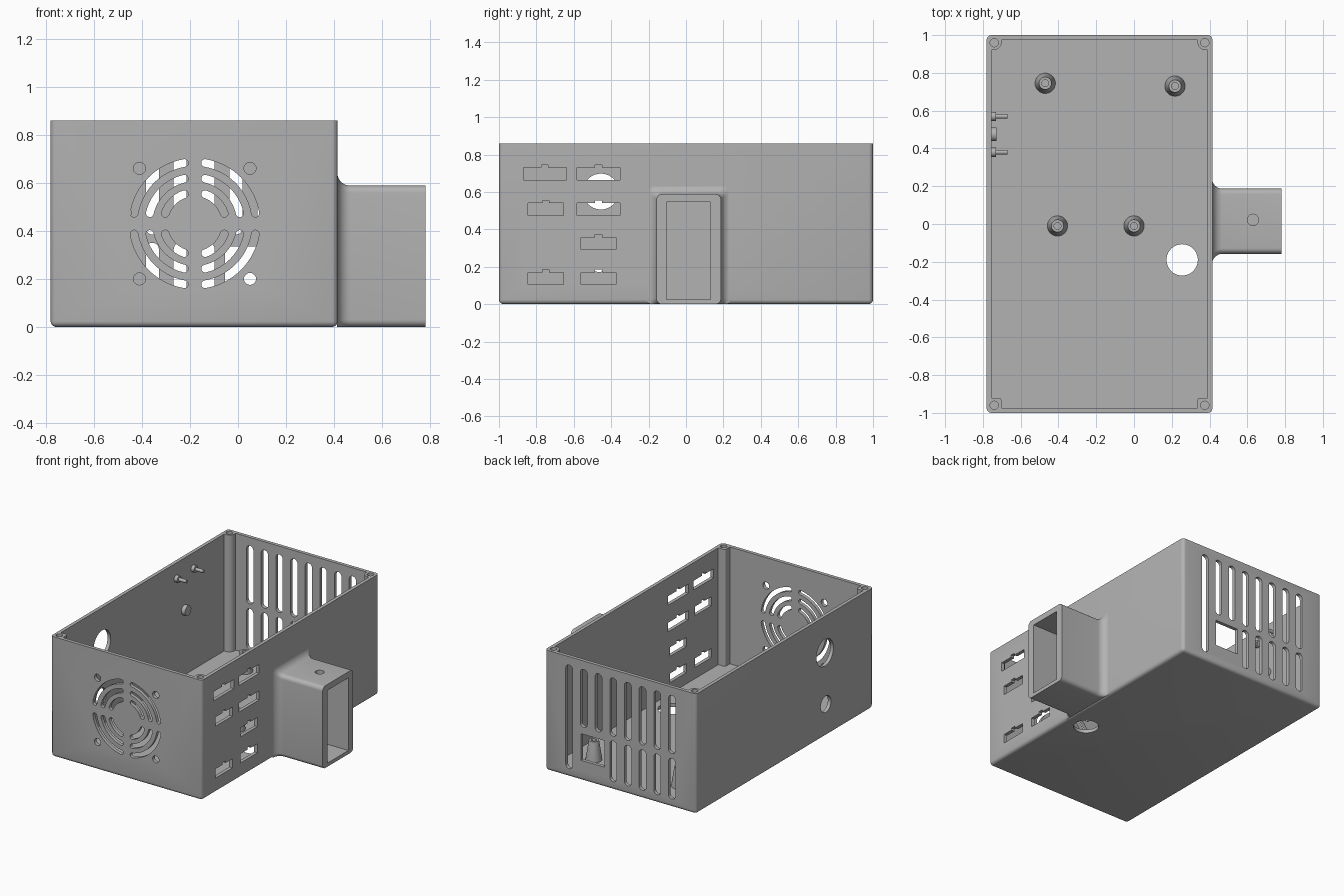
import bpy, bmesh, math
from mathutils import Vector

if "Cube" in bpy.data.objects:
    bpy.data.objects.remove(bpy.data.objects["Cube"])

grey = bpy.data.materials.new("plain grey")
grey.use_nodes = True
COLOUR = (0.45, 0.45, 0.45, 1)
grey.diffuse_color = COLOUR
grey.node_tree.nodes["Principled BSDF"].inputs["Base Color"].default_value = COLOUR

X0, X1, Y, H, WALL = -0.78, 0.415, 1.0, 0.86, 0.025
MID = (X0 + X1) / 2


def finish(bm, name):
    bmesh.ops.recalc_face_normals(bm, faces=bm.faces)
    mesh = bpy.data.meshes.new(name)
    bm.to_mesh(mesh)
    bm.free()
    ob = bpy.data.objects.new(name, mesh)
    bpy.context.collection.objects.link(ob)
    mesh.materials.append(grey)
    return ob


def select(ob):
    bpy.ops.object.select_all(action='DESELECT')
    ob.select_set(True)
    bpy.context.view_layer.objects.active = ob


def smooth(ob):
    select(ob)
    bpy.ops.object.shade_smooth_by_angle(angle=math.radians(35))


def cut(ob, bm):
    cutter = finish(bm, "cutter")
    cutter.hide_render = True
    select(ob)
    mod = ob.modifiers.new("cut", 'BOOLEAN')
    mod.operation, mod.solver, mod.object = 'DIFFERENCE', 'EXACT', cutter
    bpy.ops.object.modifier_apply(modifier=mod.name)
    bpy.data.objects.remove(cutter)


def place(axis, u, v, w):
    return {'x': (w, u, v), 'y': (u, w, v), 'z': (u, v, w)}[axis]


def loft(bm, sections, axis):
    """Skin (outline, position) sections along an axis and cap the ends."""
    rings = [[bm.verts.new(place(axis, u, v, w)) for u, v in pts] for pts, w in sections]
    for a, b in zip(rings, rings[1:]):
        for i in range(len(a)):
            j = (i + 1) % len(a)
            bm.faces.new((a[i], a[j], b[j], b[i]))
    bm.faces.new(rings[0])
    bm.faces.new(rings[-1])


def prism(bm, pts, axis, lo, hi):
    loft(bm, [(pts, lo), (pts, hi)], axis)


def arc(cu, cv, r, a, b, n):
    return [(cu + r * math.cos(a + (b - a) * i / n), cv + r * math.sin(a + (b - a) * i / n))
            for i in range(n + 1)]


def circle(cu, cv, r, n=40):
    return arc(cu, cv, r, 0, math.tau, n)[:-1]


def rect(u0, u1, v0, v1, r=0.0):
    if not r:
        return [(u0, v0), (u1, v0), (u1, v1), (u0, v1)]
    q = math.pi / 2
    corners = [(u1 - r, v1 - r), (u0 + r, v1 - r), (u0 + r, v0 + r), (u1 - r, v0 + r)]
    return [p for k, (u, v) in enumerate(corners) for p in arc(u, v, r, k * q, k * q + q, 6)]


def arc_slot(cu, cv, r, half, a, b):
    caps = [(cu + r * math.cos(t), cv + r * math.sin(t)) for t in (a, b)]
    return (arc(cu, cv, r + half, a, b, 16)
            + arc(*caps[1], half, b, b + math.pi, 8)[1:-1]
            + arc(cu, cv, r - half, b, a, 16)
            + arc(*caps[0], half, a + math.pi, a + math.tau, 8)[1:-1])


# Enclosure: block with rounded sides and base, sharp rim
bm = bmesh.new()
prism(bm, rect(X0, X1, -Y, Y), 'z', 0, H)
edges = [e for e in bm.edges if min(v.co.z for v in e.verts) < H / 2]
bmesh.ops.bevel(bm, geom=edges, offset=0.024, segments=5, profile=0.5, affect='EDGES')
case = finish(bm, "enclosure")

# Cavity, notched at the corners so that screw posts remain
bm = bmesh.new()
outline, n = [], 0.054
hx, hy = (X1 - X0) / 2 - WALL, Y - WALL
for sx, sy in ((1, 1), (-1, 1), (-1, -1), (1, -1)):
    r = 0.042 if sy > 0 else 0.014
    notch = [(n, 0)] + arc(n - r, n - r, r, 0, math.pi / 2, 6) + [(0, n)]
    if sx * sy > 0:
        notch.reverse()
    outline += [(MID + sx * (hx - a), sy * (hy - b)) for a, b in notch]
prism(bm, outline, 'z', WALL, H + 0.1)
cut(case, bm)

holes = bmesh.new()

# Screw holes in the posts
for x in (X0 + 0.04, X1 - 0.04):
    for y in (-0.96, 0.96):
        prism(holes, circle(x, y, 0.022, 24), 'z', H - 0.25, H + 0.05)

# Fan grille in the front wall
FX, FZ = -0.18, 0.43
for r in (0.13, 0.192, 0.256):
    gap = math.asin(0.043 / r)
    for k in range(4):
        a = k * math.pi / 2
        prism(holes, arc_slot(FX, FZ, r, 0.016, a + gap, a + math.pi / 2 - gap), 'y', -1.05, -0.95)
for sx in (-1, 1):
    for sz in (-1, 1):
        prism(holes, circle(FX + sx * 0.23, FZ + sz * 0.23, 0.025, 24), 'y', -1.05, -0.95)

# Vent slots and socket opening in the back wall
for k in range(8):
    x = MID + 0.116 * (3.5 - k)
    spans = [(0.06, 0.8)] if k == 0 else [(0.385, 0.8)]
    if k > 2:
        spans.append((0.06, 0.35))
    for z0, z1 in spans:
        prism(holes, rect(x - 0.027, x + 0.027, z0, z1, 0.026), 'y', 0.95, 1.05)
prism(holes, rect(-0.055, 0.13, 0.145, 0.335), 'y', 0.95, 1.05)

# Keyed connector slots in the right wall
for yc, half, z in ((-0.755, 0.115, 0.665), (-0.468, 0.115, 0.665),
                    (-0.75, 0.094, 0.475), (-0.468, 0.115, 0.475),
                    (-0.468, 0.094, 0.292), (-0.75, 0.094, 0.105), (-0.468, 0.094, 0.105)):
    top, key = z + 0.065, 0.018
    pts = [(yc - half, z), (yc + half, z), (yc + half, top), (yc + key, top),
           (yc + key, top + 0.015), (yc - key, top + 0.015), (yc - key, top), (yc - half, top)]
    prism(holes, pts, 'x', 0.36, 0.45)

# Round openings in the left wall and the floor
prism(holes, circle(-0.455, 0.602, 0.096), 'x', -0.85, -0.72)
prism(holes, circle(-0.465, 0.23, 0.058), 'x', -0.85, -0.72)
prism(holes, circle(0.255, -0.19, 0.083), 'z', -0.05, 0.05)
cut(case, holes)
smooth(case)

# Side duct, flaring into the right wall with a fillet
bm = bmesh.new()
sections, R = [], 0.055
for i in range(9):
    t = i / 8 * math.pi / 2
    g = R * (1 - math.sin(t))
    sections.append((rect(-0.158 - g, 0.187 + g, 0, 0.588 + g, 0.03), X1 - 0.002 + R * (1 - math.cos(t))))
sections.append((rect(-0.158, 0.187, 0, 0.588, 0.03), 0.78))
loft(bm, sections, 'x')
duct = finish(bm, "side_duct")
bm = bmesh.new()
prism(bm, rect(-0.104, 0.132, 0.026, 0.545), 'x', X1 + 0.003, 0.85)
cut(duct, bm)
bm = bmesh.new()
prism(bm, circle(0.63, 0.022, 0.03, 28), 'z', 0.5, 0.65)
cut(duct, bm)
smooth(duct)


def lathe(name, profile, axis, u, v):
    """Stepped round part: profile is a list of (radius, position)."""
    bm = bmesh.new()
    loft(bm, [(circle(u, v, r, 28), w) for r, w in profile], axis)
    smooth(finish(bm, name))


# Tapered standoffs with blind screw holes
for i, (x, y) in enumerate(((-0.47, 0.745), (0.217, 0.73), (-0.405, -0.01), (0.0, -0.01))):
    lathe(f"standoff_{i + 1}", [(0.054, WALL - 0.005), (0.054, 0.03), (0.033, 0.165),
                                (0.018, 0.165), (0.018, 0.06)], 'z', x, y)

# Pins and button on the inside of the left wall
for label, y in (("front", 0.38), ("back", 0.57)):
    lathe(f"{label}_pin", [(0.024, -0.76), (0.024, -0.73), (0.012, -0.73), (0.012, -0.67)], 'x', y, 0.75)
lathe("round_button", [(0.036, -0.76), (0.036, -0.727)], 'x', 0.475, 0.49)
